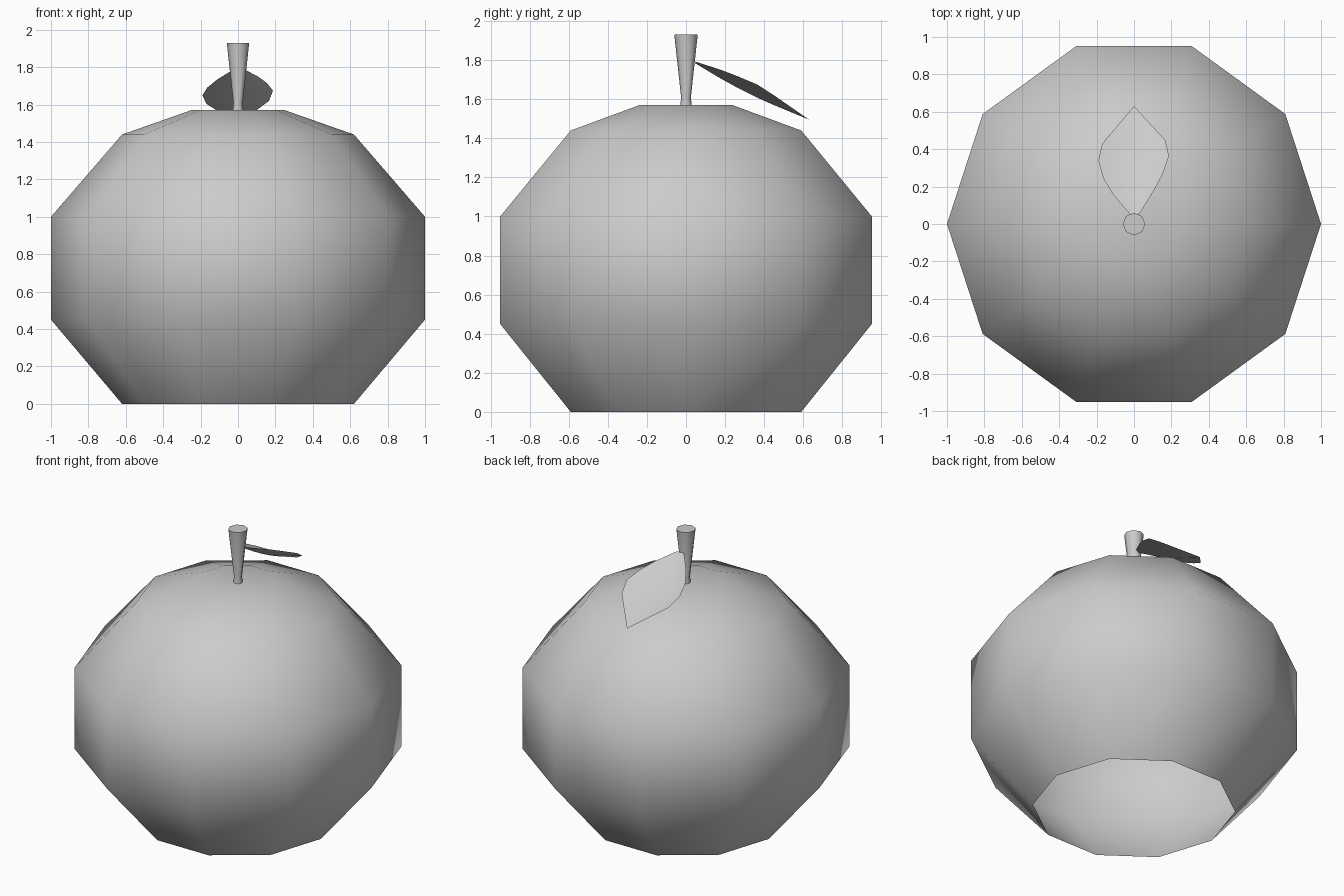
import bpy
from math import cos, sin, tau, radians

if "Cube" in bpy.data.objects:
    bpy.data.objects.remove(bpy.data.objects["Cube"])


def make_object(name, verts, faces, angle):
    mesh = bpy.data.meshes.new(name)
    mesh.from_pydata(verts, [], faces)
    mesh.update()
    obj = bpy.data.objects.new(name, mesh)
    bpy.context.collection.objects.link(obj)
    bpy.ops.object.select_all(action='DESELECT')
    obj.select_set(True)
    bpy.context.view_layer.objects.active = obj
    bpy.ops.object.shade_smooth_by_angle(angle=radians(angle))
    return obj


def lathe(name, profile, sides, angle):
    """Revolve (radius, z) points from the bottom up; open below, closed on top."""
    verts = [(r * cos(tau * i / sides), r * sin(tau * i / sides), z)
             for r, z in profile for i in range(sides)]
    faces = []
    for k in range(len(profile) - 1):
        for i in range(sides):
            j = (i + 1) % sides
            a, b = k * sides, (k + 1) * sides
            faces.append((a + i, a + j, b + j, b + i))
    last = (len(profile) - 1) * sides
    faces.append(tuple(range(last, last + sides)))
    return make_object(name, verts, faces, angle)


# Fruit: ten-sided smooth shell, open underneath
lathe("fruit_body", [(0.62, 0), (1, 0.45), (1, 1), (0.62, 1.44), (0.25, 1.57)], 10, 80)

# Stem: eight-sided, widening to a flat top
lathe("stem", [(0.029, 1.57), (0.025, 1.61), (0.06, 1.93)], 8, 60)

# Leaf: thin drooping sheet, slightly folded along the middle (left, middle, right)
rows = [
    [(-0.02, 0.05, 1.79), (0, 0.045, 1.785), (0.03, 0.055, 1.79)],
    [(-0.11, 0.155, 1.735), (0, 0.17, 1.71), (0.107, 0.18, 1.75)],
    [(-0.165, 0.245, 1.69), (0, 0.27, 1.655), (0.155, 0.27, 1.715)],
    [(-0.19, 0.34, 1.65), (0, 0.36, 1.61), (0.187, 0.365, 1.675)],
    [(-0.17, 0.43, 1.605), (0, 0.45, 1.57), (0.166, 0.45, 1.62)],
]
leaf_verts = [p for row in rows for p in row] + [(0, 0.63, 1.495)]
leaf_faces = [(3 * k + i, 3 * k + i + 1, 3 * k + i + 4, 3 * k + i + 3)
              for k in range(len(rows) - 1) for i in range(2)]
tip = len(leaf_verts) - 1
leaf_faces += [(tip - 3, tip - 2, tip), (tip - 2, tip - 1, tip)]
make_object("leaf", leaf_verts, leaf_faces, 80)
